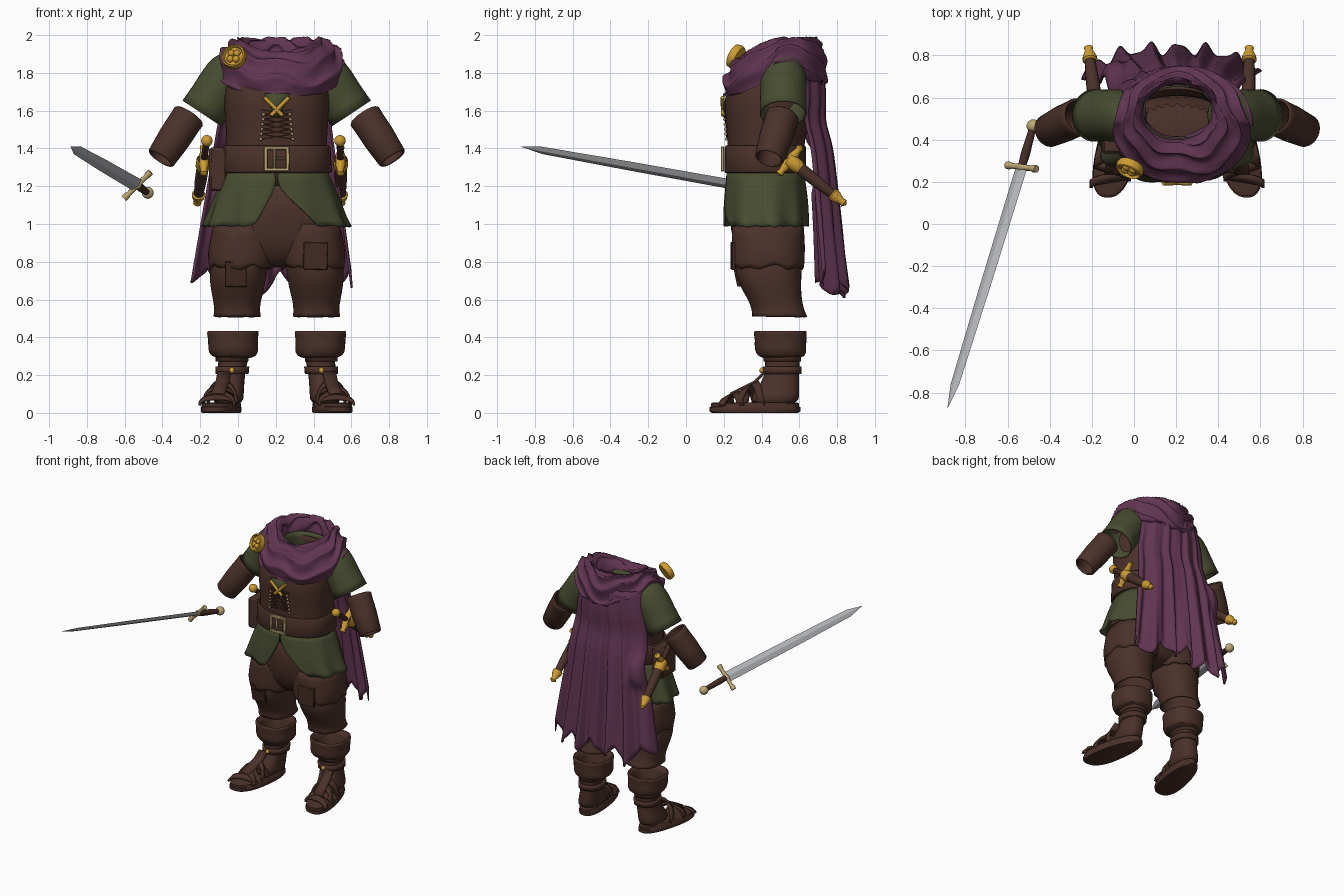
import bpy, bmesh
from math import sin, cos, pi, tau, exp
from mathutils import Vector as V

if "Cube" in bpy.data.objects:
    bpy.data.objects.remove(bpy.data.objects["Cube"])
CX = 0.205  # middle of the figure


def material(name, *rgb):
    m = bpy.data.materials.new(name)
    m.use_nodes = True
    m.diffuse_color = (*rgb, 1)
    m.node_tree.nodes["Principled BSDF"].inputs["Base Color"].default_value = (*rgb, 1)
    return m


LEATHER = material("brown leather", .07, .031, .022)
DARK = material("dark leather", .058, .024, .018)
GREEN = material("moss cloth", .063, .073, .03)
PURPLE = material("plum cloth", .118, .035, .082)
GOLD = material("gold", .6, .33, .03)
BRASS = material("pale brass", .52, .4, .18)
STEEL = material("steel", .46, .47, .49)


def finish(name, bm, mat, thick=0, sub=0, sharp=0.8, bevel=0):
    bmesh.ops.recalc_face_normals(bm, faces=bm.faces)
    me = bpy.data.meshes.new(name)
    bm.to_mesh(me)
    bm.free()
    me.materials.append(mat)
    for p in me.polygons:
        p.use_smooth = True
    me.set_sharp_from_angle(angle=sharp)
    ob = bpy.data.objects.new(name, me)
    bpy.context.collection.objects.link(ob)
    if sub:
        ob.modifiers.new("Smooth", "SUBSURF").levels = sub
        ob.modifiers["Smooth"].render_levels = sub
    if thick:
        ob.modifiers.new("Thick", "SOLIDIFY").thickness = thick
    if bevel:
        ob.modifiers.new("Bevel", "BEVEL").width = bevel
    return ob


def grid(name, mat, rows, closed=True, caps=False, **kw):
    """Skin a list of equal rows of points."""
    bm = bmesh.new()
    vs = [[bm.verts.new(p) for p in row] for row in rows]
    n = len(rows[0])
    for a, b in zip(vs, vs[1:]):
        for i in range(n if closed else n - 1):
            j = (i + 1) % n
            bm.faces.new((a[i], a[j], b[j], b[i]))
    if caps:
        bm.faces.new(vs[0])
        bm.faces.new(vs[-1])
    return finish(name, bm, mat, **kw)


def power(c, p):
    return (1 if c > 0 else -1) * abs(c) ** (2 / p)


def loft(name, mat, rings, n=32, p=2.3, rag=0, wave=0, **kw):
    """Stack oval rings (z, x, y, rx, ry); rag tears the last ring."""
    rows = []
    for k, (z, x, y, rx, ry) in enumerate(rings):
        row = []
        for i in range(n):
            a = tau * i / n
            f = 1 + wave * sin(7 * a + 3 * k)
            t = rag * (sin(9 * a) + .6 * sin(5 * a + 1)) if k == len(rings) - 1 else 0
            row.append((x + rx * f * power(cos(a), p), y + ry * f * power(sin(a), p), z + t))
        rows.append(row)
    return grid(name, mat, rows, **kw)


def lathe(name, mat, a, b, prof, n=20, **kw):
    """Turn a profile of (fraction, radius) about the line a-b."""
    a, b = V(a), V(b)
    q = (b - a).to_track_quat('Z', 'Y')
    rows = [[a + (b - a) * t + q @ V((r * cos(tau * i / n), r * sin(tau * i / n), 0))
             for i in range(n)] for t, r in prof]
    return grid(name, mat, rows, **kw)


def rod(name, mat, a, b, r, n=8):
    return lathe(name, mat, a, b, [(0, r), (1, r)], n, caps=True)


def ball(name, mat, c, r):
    bm = bmesh.new()
    bmesh.ops.create_uvsphere(bm, u_segments=14, v_segments=10, radius=r)
    bmesh.ops.translate(bm, verts=bm.verts, vec=c)
    return finish(name, bm, mat)


def box(name, mat, c, size, bevel=.004):
    bm = bmesh.new()
    bmesh.ops.create_cube(bm, size=1)
    bmesh.ops.scale(bm, verts=bm.verts, vec=size)
    ob = finish(name, bm, mat, bevel=bevel)
    ob.location = c
    return ob


# Vest, collar, belt and buckle
loft("vest", LEATHER, [(1.2, CX, .42, .27, .2), (1.4, CX, .42, .265, .2), (1.5, CX, .43, .27, .215),
     (1.62, CX, .435, .28, .235), (1.74, CX, .44, .28, .23), (1.84, CX, .48, .22, .17)],
     thick=.012, sub=1)
loft("tunic_collar", GREEN, [(1.7, .21, .525, .19, .145), (1.78, .21, .53, .168, .128),
     (1.87, .21, .53, .168, .13)], thick=.008, sub=1)
loft("belt", LEATHER, [(1.27, CX, .42, .285, .212), (1.28, CX, .42, .292, .217),
     (1.405, CX, .42, .285, .215), (1.415, CX, .42, .278, .21)], n=48, thick=.012)
for s in (-1, 1):
    box("buckle_side", BRASS, (CX + s * .058, .193, 1.345), (.019, .018, .132))
    box("buckle_bar", BRASS, (CX, .193, 1.345 + s * .057), (.134, .018, .019))
box("buckle_post", BRASS, (CX - .012, .193, 1.345), (.014, .016, .11))
box("buckle_prong", BRASS, (CX + .02, .19, 1.345), (.04, .012, .01))

# Laced neckline
grid("neck_inset", GREEN, [[(.14, .196, 1.69), (.275, .196, 1.69)],
     [(.2, .2, 1.56), (.212, .2, 1.56)]], closed=False, thick=.008)
for s in (-1, 1):
    rod("neck_cord", GOLD, (CX + s * .065, .193, 1.67), (CX - s * .03, .197, 1.575), .011)
    for i in range(6):
        z = 1.45 + .026 * i
        y = .213 - .08 * (z - 1.45)
        ball("eyelet", BRASS, (CX + s * (.085 - .003 * i), y, z), .008)
        rod("lacing", DARK, (CX + s * .08, y + .004, z), (CX - s * .08, y + .004, z + .026), .005, 6)

# Tunic skirt, split at the front
rows = []
for z, rx, ry, left, right in ((1.28, .27, .205, 0, 0), (1.19, .31, .215, .01, .01),
                               (1.12, .338, .222, .1, .2), (1.05, .36, .224, .18, .4), (.99, .385, .222, .24, .56)):
    row = []
    for i in range(65):
        a = -pi / 2 + right + (tau - left - right) * i / 64
        f = 1 + .17 * (1.28 - z) * sin(9 * a)
        row.append((CX + rx * f * power(cos(a), 2.3), .42 + ry * f * power(sin(a), 2.3),
                    z + (.006 * sin(23 * a) if z < 1 else 0)))
    rows.append(row)
grid("tunic_skirt", GREEN, rows, closed=False, thick=.012, sub=1)

# Trousers
loft("trouser_seat", LEATHER, [(1.25, CX, .42, .26, .18), (1.05, CX, .42, .32, .195),
     (.9, CX, .435, .335, .19), (.8, CX, .44, .24, .14), (.77, CX, .44, .1, .08)], sub=1, caps=True)
for s in (-1, 1):
    def ring(z, off, y, rx, ry):
        return z, CX + s * off, y, rx, ry
    loft("trouser_thigh", LEATHER, [ring(1.0, .165, .435, .17, .19), ring(.88, .18, .435, .182, .195),
         ring(.82, .188, .435, .178, .195), ring(.77, .19, .435, .168, .19)],
         rag=.014, wave=.014, thick=.015, sub=1)
    loft("trouser_leg", LEATHER, [ring(.84, .19, .435, .15, .17), ring(.75, .205, .435, .152, .178),
         ring(.68, .207, .445, .147, .165), ring(.6, .21, .47, .128, .142), ring(.55, .21, .487, .12, .138),
         ring(.51, .21, .495, .126, .146)], wave=.02, thick=.012, sub=1)

    # Boots
    loft("boot_cuff", LEATHER, [ring(.29, .225, .505, .08, .09), ring(.3, .228, .505, .125, .13),
         ring(.34, .23, .5, .135, .138), ring(.39, .232, .5, .13, .136), ring(.425, .232, .5, .14, .143),
         ring(.44, .232, .5, .132, .135), ring(.42, .23, .5, .1, .1), ring(.33, .23, .5, .08, .09)],
         wave=.03, sub=1)
    loft("boot_shaft", LEATHER, [ring(.04, .26, .465, .085, .135), ring(.1, .255, .475, .08, .125),
         ring(.16, .243, .5, .072, .1), ring(.22, .238, .51, .072, .088), ring(.27, .232, .51, .08, .093),
         ring(.34, .225, .51, .075, .09)], sub=1, caps=True)
    for z, grow in ((.205, .088), (.272, .086)):
        loft("ankle_strap", LEATHER, [ring(z, .237, .51, grow, grow + .014),
             ring(z + .04, .235, .51, grow + .002, grow + .014)], thick=.014)
    ball("strap_stud", GOLD, (CX + s * .237, .403, .225), .015)

    # Sandal sole and foot straps
    def foot(y):
        f = (.605 - y) / .48
        return .247 + .083 * f, .082 + .025 * f
    rows = []
    for z, k in ((0, .95), (.008, 1), (.03, 1), (.034, .97), (.05, .97), (.054, .93)):
        row = []
        for i in range(40):
            a = tau * i / 40
            y = .365 + .24 * k * power(sin(a), 2.4)
            c, w = foot(y)
            row.append((CX + s * (c + w * k * power(cos(a), 2.4)), y, z))
        rows.append(row)
    grid("sandal_sole", LEATHER, rows, caps=True)
    for y0, y1, h in ((.19, .24, .05), (.29, .22, .07), (.28, .37, .1), (.4, .31, .125)):
        rows = []
        for i in range(17):
            t = pi * i / 16
            y = y0 + (y1 - y0) * i / 16
            c, w = foot(y)
            p = V((CX + s * (c + .93 * w * cos(t)), y, .04 + h * sin(t) ** .7))
            d = V((0, .019, .012 * sin(t)))
            rows.append([p - d, p + d])
        grid("foot_strap", LEATHER, rows, closed=False, thick=.014)
    grid("foot_tongue", LEATHER, [[(CX + s * foot(y)[0] + e, y, z) for e in (-.035, 0, .035)]
         for y, z in ((.24, .095), (.31, .13), (.37, .16), (.42, .21))], closed=False, thick=.014)

    # Sleeves and bracers
    def side(x, y, z):
        return CX + s * x, y, z
    lathe("sleeve", GREEN, side(.2, .515, 1.88), side(.395, .515, 1.585),
          [(0, .03), (.06, .085), (.2, .118), (.45, .127), (.7, .122), (1, .126)], 24, thick=.01, sub=1)
    lathe("bracer", LEATHER, side(.463, .512, 1.575), side(.615, .44, 1.345),
          [(0, .083), (.03, .09), (.15, .088), (.5, .088), (.97, .079), (1, .072)], 24, thick=.012)

    # Sheathed daggers at the hips
    a, b = V(side(.335 if s > 0 else .37, .42, 1.44)), V(side(.342 if s > 0 else .42, .83, 1.115))
    d = (b - a).normalized()
    up = d.cross(V((1, 0, 0))).normalized()
    ball("dagger_pommel", GOLD, a, .031)
    rod("dagger_grip", DARK, a, a + d * .15, .018, 12)
    g = a + d * .155
    lathe("dagger_guard", GOLD, g - up * .1 + d * .012, g + up * .1 + d * .012,
          [(0, .003), (.05, .022), (.16, .017), (.36, .027), (.64, .027), (.84, .017), (.95, .022), (1, .003)], 10)
    lathe("sheath", LEATHER, g, b, [(0, .034), (.5, .032), (.85, .024), (1, .016)], 14, caps=True)
    lathe("sheath_collar", GOLD, g, b, [(0, .036), (.03, .04), (.17, .039), (.22, .033)], 14)
    lathe("sheath_tip", GOLD, g, b, [(.8, .027), (.82, .036), (.87, .034), (.98, .018), (1.02, .022), (1.06, .003)], 14)

# Knee patches and hip pouch
box("knee_patch", DARK, (-.012, .268, .735), (.115, .02, .135)).rotation_euler = (.2, 0, 0)
box("thigh_patch", DARK, (.41, .249, .83), (.13, .02, .145)).rotation_euler = (0, .03, .06)
box("hip_pouch", LEATHER, (-.105, .42, 1.29), (.095, .17, .23), .012)

# Draped cowl with winding folds
profile = [(-.14, .1), (-.1, .6), (-.02, .88), (.1, 1), (.28, .98), (.5, .89),
           (.75, .74), (.93, .5), (1, .22), (.95, 0), (.72, .04)]
rows = []
for k in range(61):
    v = k / 60 * (len(profile) - 1)
    i = min(int(v), len(profile) - 2)
    (s0, h0), (s1, h1) = profile[i], profile[i + 1]
    r, h = s0 + (s1 - s0) * (v - i), h0 + (h1 - h0) * (v - i)
    row = []
    for j in range(144):
        a = tau * j / 144
        c, s = cos(a), sin(a)
        front, back = max(0, -s), max(0, s)
        top = 1.982 - .075 * front ** 2
        low = 1.83 - .15 * front ** .5 - .09 * back
        fold = 1 - 2 * abs(sin(1.7 * v + 1.5 * sin(2 * a + 1) + .9 * sin(3 * a) + .5 * sin(7 * a)))
        x = (.21 + .188 * c) * (1 - r) + (.228 + .33 * c) * r
        y = (.53 + .145 * s) * (1 - r) + (.47 + .275 * s) * r
        row.append((x + .011 * fold * c, y + .011 * fold * s, low + h * (top - low) + .011 * fold))
    rows.append(row)
grid("cowl", PURPLE, rows, sharp=1.5)

# Cape with pleats and a torn hem
rows = []
for k in range(31):
    v = k / 30
    row = []
    for j in range(97):
        u = j / 48 - 1
        tooth = abs(((u + 1) * 4.5) % 2 - 1)
        hem = .61 + .06 * u * u + .12 * (1 - tooth if abs(u) < .99 else 0) + .025 * sin(5 * u + 1)
        z = 1.87 + (hem - 1.87) * v
        x = .2 - .022 * v + u * (.25 + .18 * v)
        y = .72 + .115 * v - (.1 + .03 * v) * abs(u) ** 3
        pleat = sin(20 * u + .8 * sin(3 * v)) + .4 * sin(33 * u + 2)
        y += (.004 + .022 * v) * pleat - .02 * exp(-((z - 1.55) / .1) ** 2)
        y += .055 * exp(-((x + .1) / .07) ** 4 - ((z - 1.3) / .1) ** 4)
        row.append((x, y, z))
    rows.append(row)
grid("cape", PURPLE, rows, closed=False, thick=.012, sharp=1.5)

# Shoulder brooch
c, d = V((-.02, .265, 1.885)), V((-.35, -.8, .4)).normalized()
lathe("brooch", GOLD, c - d * .02, c + d * .02,
      [(0, .001), (0, .062), (.4, .068), (1, .064), (1.1, .056), (.7, .05), (.6, .001)], 28)
e = d.cross(V((0, 0, 1))).normalized()
f = d.cross(e)
for i in range(4):
    t = pi / 4 + i * pi / 2
    ball("brooch_petal", GOLD, c + d * .008 + (e * cos(t) + f * sin(t)) * .024, .019)

# Sword: blade, guard, grip and pommel
tip, hilt, end = V((-.885, -.875, 1.41)), V((-.533, .27, 1.205)), V((-.478, .465, 1.165))
d = (tip - hilt).normalized()
w = V((.7, -.1, .7))
w = (w - d * w.dot(d)).normalized()
n = d.cross(w)
grid("blade", STEEL, [[hilt.lerp(tip, t) + w * r, hilt.lerp(tip, t) + n * h,
     hilt.lerp(tip, t) - w * r, hilt.lerp(tip, t) - n * h]
     for t, r, h in ((0, .038, .011), (.5, .035, .01), (.9, .028, .008), (1, .001, .001))], sharp=.2)
lathe("sword_guard", BRASS, hilt - w * .1, hilt + w * .1,
      [(0, .018), (.12, .018), (.18, .013), (.42, .015), (.5, .022), (.58, .015), (.82, .013), (.88, .018), (1, .018)],
      8, caps=True)
lathe("sword_grip", DARK, hilt, end, [(0, .018), (.3, .022), (.7, .019), (1, .016)], 12)
ball("sword_pommel", BRASS, end, .032)
